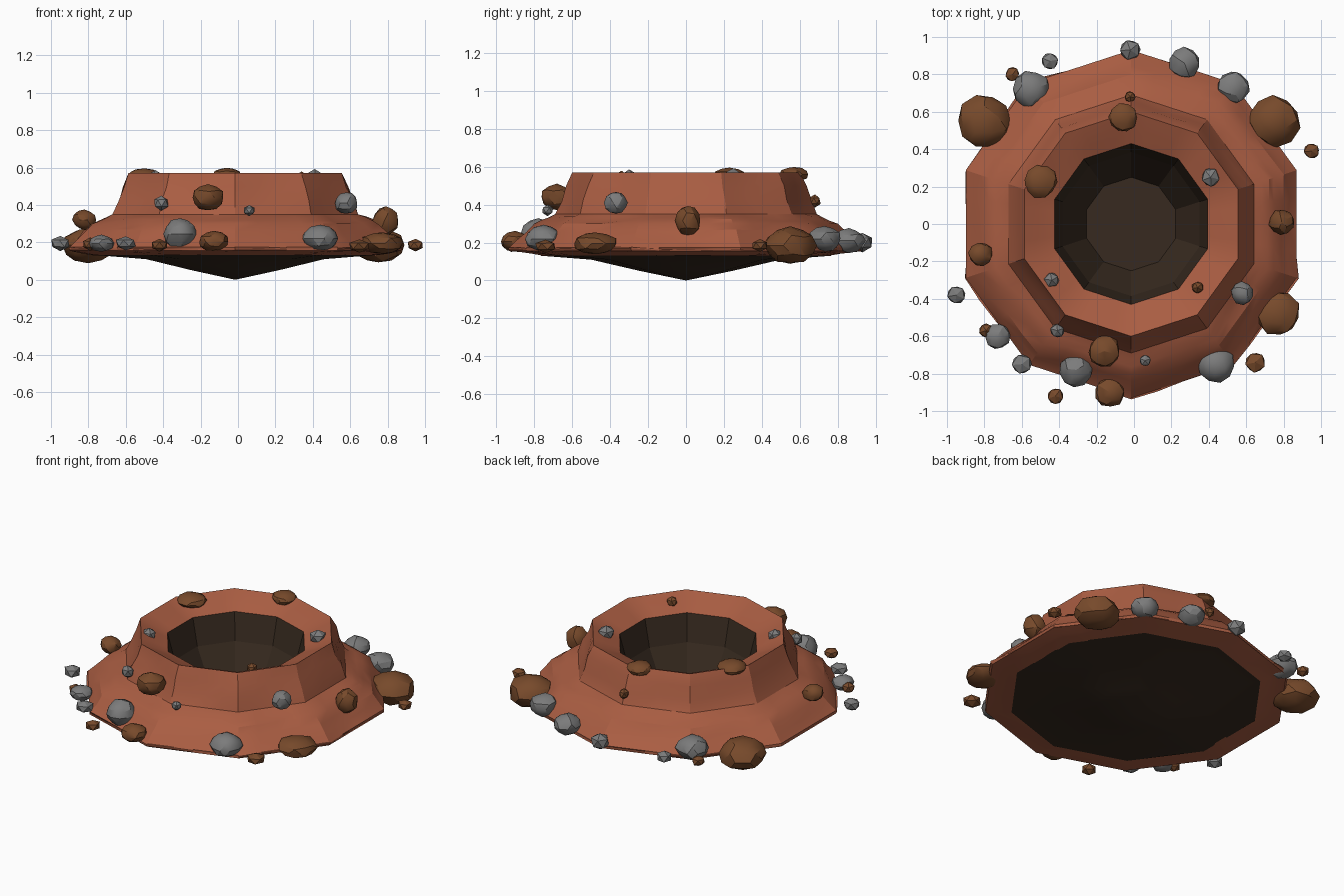
import bpy, bmesh, math, random
from mathutils import Vector, noise

if "Cube" in bpy.data.objects:
    bpy.data.objects.remove(bpy.data.objects["Cube"])

random.seed(4)


def material(name, rgb):
    m = bpy.data.materials.new(name)
    m.diffuse_color = (*rgb, 1)
    m.use_nodes = True
    m.node_tree.nodes["Principled BSDF"].inputs["Base Color"].default_value = m.diffuse_color
    return m


RUST = material("rust earth", (0.40, 0.11, 0.055))
PIT = material("dark pit", (0.038, 0.023, 0.014))
GREY = material("grey stone", (0.20, 0.20, 0.20))
BROWN = material("brown stone", (0.185, 0.068, 0.024))


def finish(name, bm, mat, angle=None):
    bmesh.ops.recalc_face_normals(bm, faces=bm.faces)
    me = bpy.data.meshes.new(name)
    bm.to_mesh(me)
    bm.free()
    me.materials.append(mat)
    ob = bpy.data.objects.new(name, me)
    bpy.context.collection.objects.link(ob)
    if angle:
        bpy.ops.object.select_all(action='DESELECT')
        ob.select_set(True)
        bpy.context.view_layer.objects.active = ob
        bpy.ops.object.shade_smooth_by_angle(angle=math.radians(angle))
    return ob


def decagon_shell(bm, profile, seg=1, steps=1, rough=0.0):
    """Sweep (radius, z) points round ten straight sides, a corner on +y and -y."""
    fine = []
    for (r0, z0), (r1, z1) in zip(profile, profile[1:]):
        for k in range(steps):
            t = k / steps
            fine.append((r0 + (r1 - r0) * t, z0 + (z1 - z0) * t))
    fine.append(profile[-1])
    rings = []
    for i, (r, z) in enumerate(fine):
        ring = []
        for s in range(10 * seg):
            c, t = divmod(s, seg)
            a, b = (math.radians(90 + 36 * (c + d)) for d in (0, 1))
            p = Vector((math.cos(a), math.sin(a), 0)).lerp(
                Vector((math.cos(b), math.sin(b), 0)), t / seg) * r
            p += Vector((-0.015, 0, z))
            # weathered ridges only between the profile corners
            if rough and i % steps:
                n = noise.noise(Vector((p.x * 3, p.y * 3, p.z * 9)))
                out = Vector((p.x, p.y, 0)).normalized()
                p += (out + Vector((0, 0, 0.7))) * n * rough
            ring.append(bm.verts.new(p))
        rings.append(ring)
    for lo, hi in zip(rings, rings[1:]):
        n = len(lo)
        for j in range(n):
            bm.faces.new((lo[j], lo[(j + 1) % n], hi[(j + 1) % n], hi[j]))
    return rings


# Crater body: thin underside, skirt, ledge, steep wall and dished rim
bm = bmesh.new()
decagon_shell(bm, [(0.75, 0.13), (0.93, 0.155), (0.93, 0.175), (0.80, 0.30),
                   (0.69, 0.35), (0.60, 0.57), (0.43, 0.495)], 4, 3, 0.022)
finish("crater_body", bm, RUST, 22)

# Pit: walls tapering to a small floor
bm = bmesh.new()
rings = decagon_shell(bm, [(0.43, 0.495), (0.385, 0.32), (0.25, 0.09)])
bm.faces.new(rings[-1])
bmesh.ops.recalc_face_normals(bm, faces=bm.faces)
pit = finish("crater_pit", bm, PIT)
pit.data.flip_normals()
if sum(p.normal.z for p in pit.data.polygons) < 0:
    pit.data.flip_normals()

# Underside: shallow dark bowl down to the ground
bm = bmesh.new()
rings = decagon_shell(bm, [(0.77, 0.131), (0.50, 0.11), (0.25, 0.052)])
tip = bm.verts.new((-0.015, 0, 0))
last = rings[-1]
for j in range(10):
    bm.faces.new((last[j], last[(j + 1) % 10], tip))
under = finish("crater_underside", bm, PIT, 30)
if sum(p.normal.z for p in under.data.polygons) > 0:
    under.data.flip_normals()


def rock(name, mat, x, y, z, r, h):
    """Faceted stone of radius r and half height h."""
    bm = bmesh.new()
    bmesh.ops.create_icosphere(bm, subdivisions=2 if r > 0.06 else 1, radius=1)
    spin = random.uniform(0, 6.28)
    c, s = math.cos(spin), math.sin(spin)
    for v in bm.verts:
        p = v.co * random.uniform(0.92, 1.04)
        v.co = (x + (p.x * c - p.y * s) * r, y + (p.x * s + p.y * c) * r, z + p.z * h)
    finish(name, bm, mat, 25)


# Stones: x, y, z, radius, half height
grey = [(-.45, .87, .19, .05, .04), (-.02, .93, .20, .06, .055),
        (.27, .86, .21, .085, .065), (.53, .73, .22, .09, .07),
        (-.55, .72, .22, .10, .075), (-.95, -.38, .195, .053, .042),
        (-.73, -.60, .195, .07, .045), (-.60, -.75, .195, .058, .04),
        (-.31, -.78, .245, .09, .085), (.44, -.75, .22, .098, .072),
        (.58, -.37, .41, .062, .06), (.41, .25, .545, .055, .045),
        (-.44, -.30, .545, .045, .04), (-.41, -.57, .41, .042, .042),
        (.06, -.73, .37, .033, .03)]
brown = [(-.80, .55, .185, .145, .095), (.75, .55, .185, .14, .10),
         (.95, .39, .185, .046, .036), (-.65, .80, .19, .042, .035),
         (-.06, .57, .56, .078, .04), (-.02, .68, .42, .033, .035),
         (-.50, .23, .555, .092, .04), (-.82, -.16, .32, .065, .055),
         (.79, .01, .315, .07, .08), (.77, -.48, .195, .12, .06),
         (.65, -.74, .18, .06, .037), (-.42, -.92, .185, .048, .035),
         (-.13, -.90, .205, .082, .055), (-.16, -.68, .44, .088, .07),
         (.34, -.34, .545, .036, .035), (-.79, -.57, .19, .043, .036)]
for i, d in enumerate(grey):
    rock(f"grey_stone_{i + 1}", GREY, *d)
for i, d in enumerate(brown):
    rock(f"brown_stone_{i + 1}", BROWN, *d)
